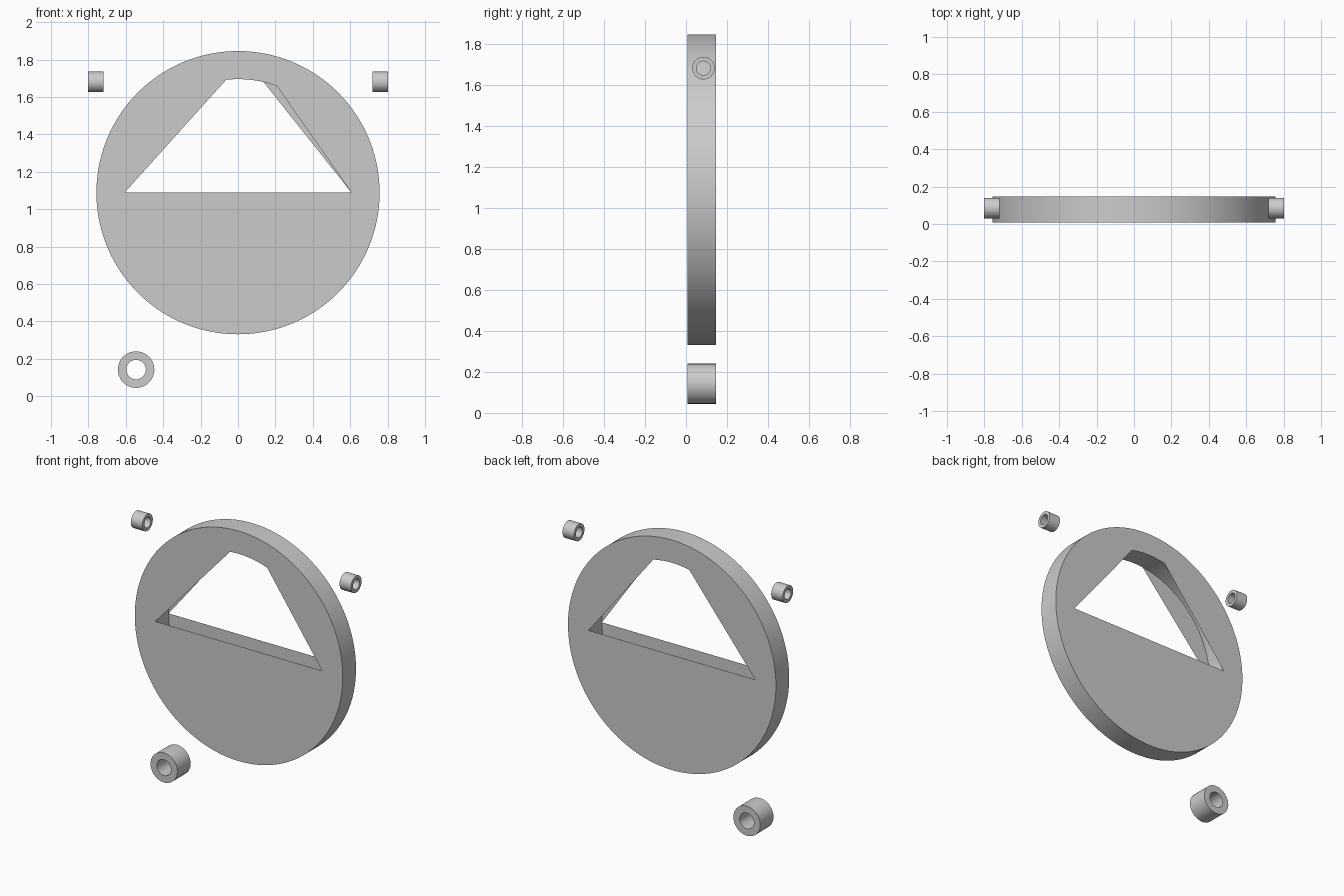
import bpy, bmesh
from math import sin, cos, radians, pi

if "Cube" in bpy.data.objects:
    bpy.data.objects.remove(bpy.data.objects["Cube"])

grey = bpy.data.materials.new("plain grey")
grey.diffuse_color = (0.6, 0.6, 0.6, 1.0)
grey.use_nodes = True
grey.node_tree.nodes["Principled BSDF"].inputs["Base Color"].default_value = grey.diffuse_color


def tube(name, r_out, r_in, depth, location, turn=0.0, segments=72, covers=None):
    """Flat-ended tube along y. covers = (front, back) opening arcs in degrees:
    each end is closed by thin sheets, leaving an opening above the middle."""
    bm = bmesh.new()

    def loop(r, y):
        return [bm.verts.new((r * cos(2 * pi * i / segments), y, r * sin(2 * pi * i / segments)))
                for i in range(segments)]

    fo, fi = loop(r_out, -depth / 2), loop(r_in, -depth / 2)
    bo, bi = loop(r_out, depth / 2), loop(r_in, depth / 2)
    for i in range(segments):
        j = (i + 1) % segments
        bm.faces.new((fo[i], bo[i], bo[j], fo[j]))   # outer wall
        bm.faces.new((fi[j], bi[j], bi[i], fi[i]))   # inner wall
        bm.faces.new((fo[i], fo[j], fi[j], fi[i]))   # front rim
        bm.faces.new((bi[i], bi[j], bo[j], bo[i]))   # back rim

    # Sheets: lower half plus one sliver on each side of the opening
    if covers:
        half = segments // 2
        for ring, (start, end), back in ((fi, covers[0], False), (bi, covers[1], True)):
            a = round(start * segments / 360)
            b = round(end * segments / 360)
            for part in (ring[half:] + ring[:1], ring[:a + 1], ring[b:half + 1]):
                bm.faces.new(part[::-1] if back else part)

    mesh = bpy.data.meshes.new(name)
    bm.to_mesh(mesh)
    bm.free()
    mesh.materials.append(grey)
    obj = bpy.data.objects.new(name, mesh)
    obj.location = location
    obj.rotation_euler = (0, 0, turn)
    bpy.context.collection.objects.link(obj)
    bpy.ops.object.select_all(action='DESELECT')
    obj.select_set(True)
    bpy.context.view_layer.objects.active = obj
    bpy.ops.object.shade_smooth_by_angle(angle=radians(30))
    return obj


# Large hollow disc with a truncated triangular opening in each face
tube("main_disc", 0.757, 0.607, 0.138, (0, 0.077, 1.088), segments=360,
     covers=((70, 96), (77, 102)))

# Loose bush below the disc
tube("lower_bush", 0.0975, 0.052, 0.138, (-0.545, 0.077, 0.142))

# Pair of small side bushes lying along x
for side, label in ((-1, "left"), (1, "right")):
    tube(label + "_side_bush", 0.055, 0.034, 0.083, (side * 0.76, 0.085, 1.68), turn=pi / 2)
